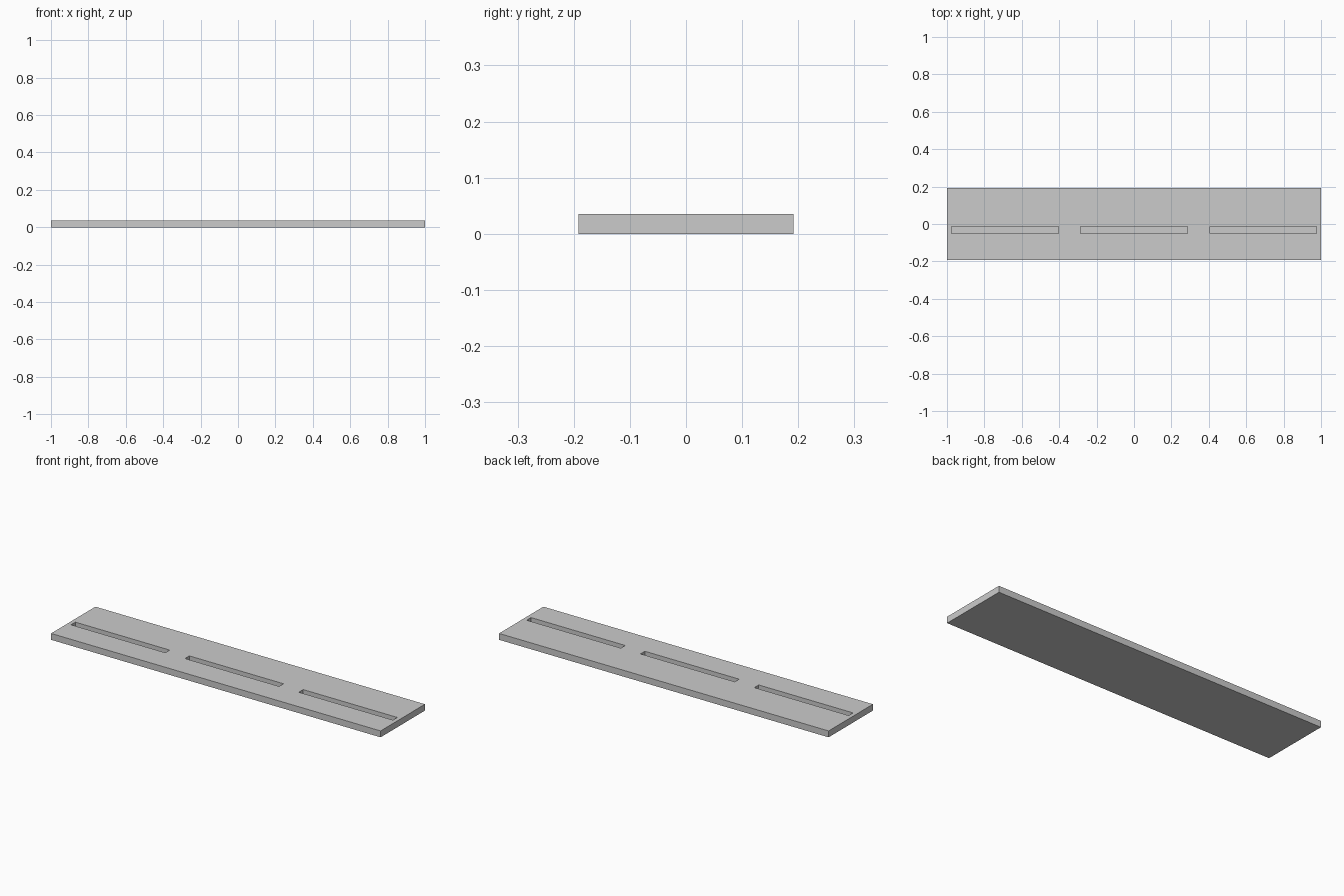
import bpy

if "Cube" in bpy.data.objects:
    bpy.data.objects.remove(bpy.data.objects["Cube"])


def box(name, lo, hi):
    """Axis-aligned box between two corners."""
    centre = [(a + b) / 2 for a, b in zip(lo, hi)]
    bpy.ops.mesh.primitive_cube_add(size=1, location=centre)
    obj = bpy.context.object
    obj.name = name
    obj.scale = [b - a for a, b in zip(lo, hi)]
    bpy.ops.object.transform_apply(location=True, rotation=False, scale=True)
    return obj


HALF_W, HALF_D, HEIGHT, SHEET = 1.0, 0.192, 0.035, 0.002

# Thin backing sheet that closes the slots from below
box("backing_sheet", (-HALF_W, -HALF_D, 0), (HALF_W, HALF_D, SHEET))

# Main plate
plate = box("slotted_plate", (-HALF_W, -HALF_D, SHEET), (HALF_W, HALF_D, HEIGHT))

# Three long slots, set slightly towards the front
for i, x in enumerate((-0.691, 0.0, 0.691)):
    cutter = box(f"slot_cutter_{i + 1}", (x - 0.286, -0.052, -0.05), (x + 0.286, -0.014, 0.1))
    cutter.hide_render = True
    cutter.display_type = 'WIRE'
    cut = plate.modifiers.new(f"slot_{i + 1}", 'BOOLEAN')
    cut.operation = 'DIFFERENCE'
    cut.solver = 'EXACT'
    cut.object = cutter
